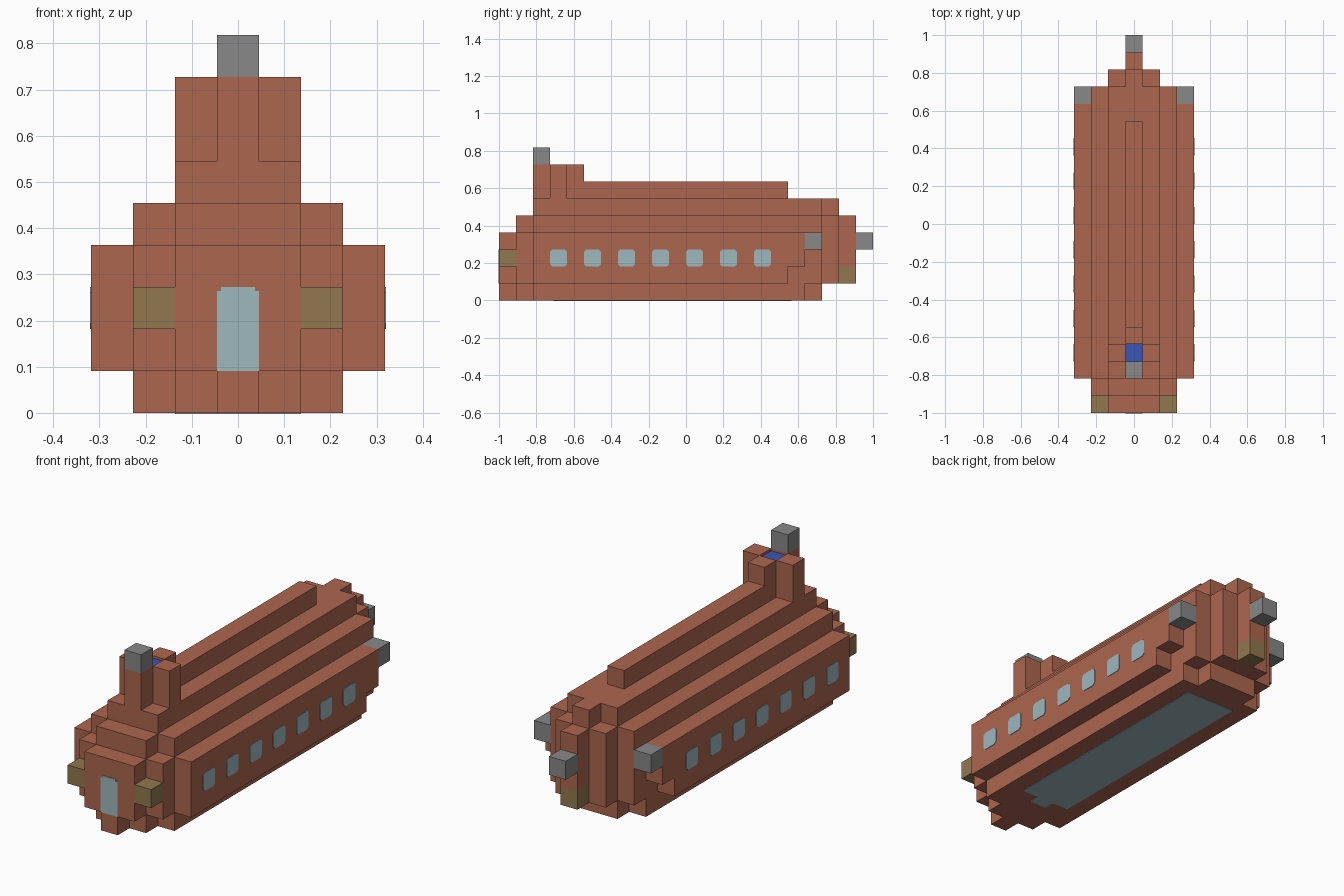
import bpy, bmesh
from mathutils import Vector

U = 1 / 11          # size of one building block
THIN = 0.03         # plate thickness, in blocks

cube = bpy.data.objects.get("Cube")
if cube:
    bpy.data.objects.remove(cube, do_unlink=True)


def make_material(name, rgb):
    """Material from 8-bit display values, converted to linear."""
    lin = [((c / 255 + 0.055) / 1.055) ** 2.4 for c in rgb]
    mat = bpy.data.materials.new(name)
    mat.use_nodes = True
    mat.diffuse_color = (*lin, 1)
    mat.node_tree.nodes["Principled BSDF"].inputs["Base Color"].default_value = (*lin, 1)
    return mat


brick = make_material("brick", (172, 102, 79))
glass = make_material("pale_glass", (158, 184, 191))
torch = make_material("olive", (145, 119, 78))
stone = make_material("grey_stone", (136, 136, 136))
water = make_material("blue_water", (60, 86, 180))


def extrude(name, points, direction, mat):
    """Extrude a flat outline (in blocks) along a direction."""
    bm = bmesh.new()
    face = bm.faces.new([bm.verts.new(Vector(p) * U) for p in points])
    geom = bmesh.ops.extrude_face_region(bm, geom=[face])["geom"]
    moved = [g for g in geom if isinstance(g, bmesh.types.BMVert)]
    bmesh.ops.translate(bm, verts=moved, vec=Vector(direction) * U)
    bmesh.ops.recalc_face_normals(bm, faces=bm.faces)
    mesh = bpy.data.meshes.new(name)
    bm.to_mesh(mesh)
    bm.free()
    mesh.materials.append(mat)
    obj = bpy.data.objects.new(name, mesh)
    bpy.context.collection.objects.link(obj)
    return obj


def layer(name, z0, z1, steps, mat=brick):
    """Symmetric stepped plan; steps are (half width, front y, back y), inner first."""
    front, back = [], []
    for i, (w, f, b) in enumerate(steps):
        for side, y, prev in ((front, f, 1), (back, b, 2)):
            if i:
                last = steps[i - 1]
                if last[prev] == y:
                    side.pop()          # straight run, no corner
                else:
                    side.append((last[0], y))
            side.append((w, y))
    right = front + back[::-1]
    outline = right + [(-x, y) for x, y in reversed(right)]
    return extrude(name, [(x, y, z0) for x, y in outline], (0, 0, z1 - z0), mat)


def block(name, x, y, z, mat, sx=1, sy=1, sz=1):
    """Box from its low corner and size."""
    pts = [(x, y, z), (x + sx, y, z), (x + sx, y + sy, z), (x, y + sy, z)]
    return extrude(name, pts, (0, 0, sz), mat)


def pane_outline(a, b, h, c):
    """Clipped-corner pane centred on a, from b up by h."""
    half = 0.5
    return [(a - half + c, b), (a + half - c, b), (a + half, b + c), (a + half, b + h - c),
            (a + half - c, b + h), (a - half + c, b + h), (a - half, b + h - c), (a - half, b + c)]


# Stepped hull, one layer at a time
layer("keel", 0, 1, [(.5, -11, 8), (1.5, -10, 8), (2.5, -9, 7)])
layer("lower_hull", 1, 2, [(.5, -11, 9), (1.5, -11, 9), (2.5, -10, 8), (3.5, -9, 6)])
layer("middle_hull", 2, 4, [(.5, -11, 10), (1.5, -11, 9), (2.5, -10, 8), (3.5, -9, 7)])
layer("lower_roof", 4, 5, [(.5, -10, 10), (1.5, -10, 9), (2.5, -9, 8)])
layer("upper_roof", 5, 6, [(.5, -9, 9), (1.5, -9, 8)])
layer("ridge", 6, 7, [(.5, -6, 6)])

# Cross-shaped tower around a small basin
block("tower_front", -.5, -9, 6, brick, sz=2)
block("tower_back", -.5, -7, 6, brick, sz=2)
for side, x in (("right", -1.5), ("left", .5)):
    block("tower_" + side, x, -8, 6, brick, sz=2)
block("tower_water", -.5, -8, 6, water, sz=1.87)
block("tower_cap", -.5, -9, 8, stone)

# Projecting blocks
block("tail_stone", -.5, 10, 3, stone)
block("tail_lamp", -.5, 9, 1, torch)
for side, x in (("right", -2.5), ("left", 1.5)):
    block("front_lamp_" + side, x, -11, 2, torch)
for side, x in (("right", -3.5), ("left", 2.5)):
    block("rear_stone_" + side, x, 7, 3, stone)

# Windows along both sides
for side, sign in (("right", -1), ("left", 1)):
    for i in range(7):
        pts = [(sign * 3.5, y, z) for y, z in pane_outline(-7.5 + 2 * i, 2, 1, .13)]
        extrude(f"window_{side}_{i + 1}", pts, (sign * THIN, 0, 0), glass)

# Front door and the panel underneath
door = [(-.5, 1), (.5, 1), (.5, 2.9), (.4, 2.9), (.4, 3), (-.4, 3), (-.4, 2.9), (-.5, 2.9)]
extrude("front_door", [(x, -11, z) for x, z in door], (0, -THIN, 0), glass)
layer("belly_panel", -THIN, 0, [(.5, -7.8, 6.2), (1.5, -7.2, 6.2)], glass)
